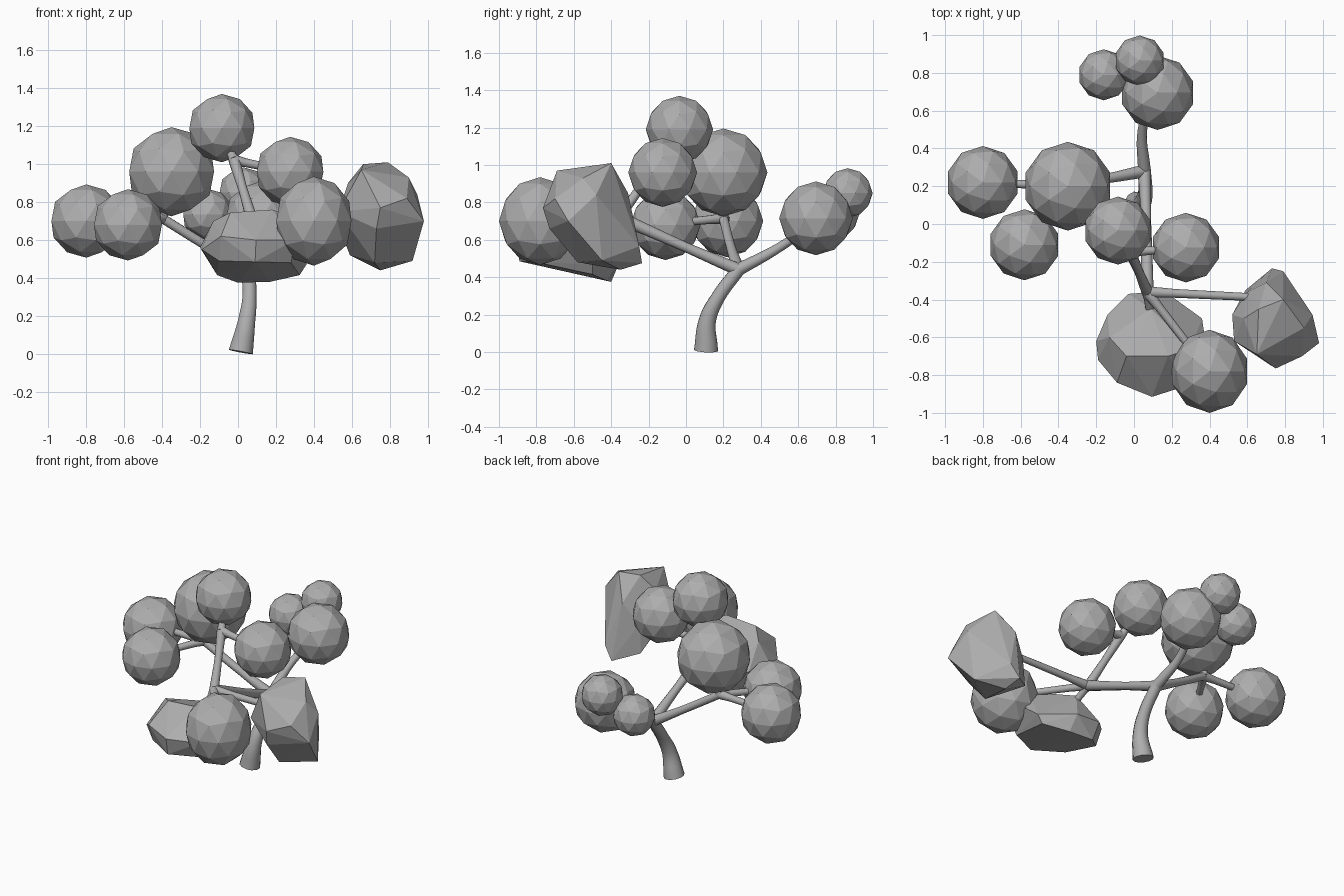
import bpy, bmesh
from mathutils import Vector, Matrix

mat = bpy.data.materials.new("plain grey")
mat.diffuse_color = (0.42, 0.42, 0.42, 1)


def add_mesh(name, bm):
    me = bpy.data.meshes.new(name)
    bm.to_mesh(me)
    bm.free()
    me.materials.append(mat)
    ob = bpy.data.objects.new(name, me)
    bpy.context.collection.objects.link(ob)
    return ob


def leaf_ball(name, center, radii):
    bm = bmesh.new()
    m = Matrix.Translation(center) @ Matrix.Diagonal((*radii, 1))
    bmesh.ops.create_icosphere(bm, subdivisions=2, radius=1, matrix=m)
    return add_mesh(name, bm)


def leaf_hull(name, points):
    # faceted foliage clump as the convex hull of a few corner points
    bm = bmesh.new()
    for p in points:
        bm.verts.new(p)
    res = bmesh.ops.convex_hull(bm, input=bm.verts[:])
    loose = {v for v in res["geom_interior"] + res["geom_unused"]
             if isinstance(v, bmesh.types.BMVert) and not v.link_faces}
    bmesh.ops.delete(bm, geom=list(loose), context='VERTS')
    bmesh.ops.recalc_face_normals(bm, faces=bm.faces[:])
    return add_mesh(name, bm)


def limb(name, points):
    # tapered round tube through (x, y, z, radius)
    cu = bpy.data.curves.new(name, 'CURVE')
    cu.dimensions = '3D'
    cu.bevel_depth = 1
    cu.bevel_resolution = 4
    cu.resolution_u = 6
    cu.use_fill_caps = True
    sp = cu.splines.new('BEZIER')
    sp.bezier_points.add(len(points) - 1)
    for bp, (x, y, z, r) in zip(sp.bezier_points, points):
        bp.co = (x, y, z)
        bp.radius = r
        bp.handle_left_type = bp.handle_right_type = 'AUTO'
    cu.materials.append(mat)
    ob = bpy.data.objects.new(name, cu)
    bpy.context.collection.objects.link(ob)


# trunk and branches
fork = (0.055, 0.28, 0.44)
left = (-0.40, 0.20, 0.715)
front = (0.07, -0.36, 0.72)
top = (-0.02, -0.15, 1.02)
limb("trunk", [(0.015, 0.107, 0.01, 0.066), (0.045, 0.115, 0.17, 0.047),
               (0.06, 0.17, 0.29, 0.038), (*fork, 0.036)])
limb("back_branch", [(*fork, 0.034), (0.045, 0.50, 0.56, 0.025), (0.10, 0.67, 0.68, 0.022)])
limb("left_branch", [(*fork, 0.034), (-0.15, 0.24, 0.56, 0.025), (*left, 0.025)])
limb("front_branch", [(*fork, 0.034), (0.065, 0.0, 0.56, 0.026), (*front, 0.034)])
limb("upper_branch", [(*front, 0.03), (0.025, -0.25, 0.87, 0.024), (*top, 0.03)])
twigs = {
    "left_outer": (left, (-0.75, 0.22, 0.71)),
    "left_front": (left, (-0.55, -0.05, 0.69)),
    "left_upper": (left, (-0.36, 0.20, 0.90)),
    "front_low": (front, (0.09, -0.50, 0.62)),
    "front_mid": (front, (0.35, -0.72, 0.71)),
    "front_right": (front, (0.68, -0.39, 0.74)),
    "top_up": (top, (-0.07, -0.06, 1.13)),
    "top_right": (top, (0.22, -0.13, 0.97)),
}
for name, (a, b) in twigs.items():
    limb(name + "_twig", [(*a, 0.03), (*Vector(a).lerp(b, 0.25), 0.023), (*b, 0.02)])

# round foliage
balls = {
    "crown": ((-0.085, -0.035, 1.19), 0.18),
    "upper_left": ((-0.35, 0.20, 0.96), 0.235),
    "outer_left": ((-0.80, 0.22, 0.70), 0.193),
    "lower_left": ((-0.58, -0.11, 0.68), 0.188),
    "upper_right": ((0.275, -0.125, 0.96), 0.184),
    "back_large": ((0.125, 0.695, 0.715), 0.197),
    "back_upper": ((0.03, 0.865, 0.85), 0.133),
    "back_left": ((-0.16, 0.79, 0.735), 0.135),
}
for name, (c, r) in balls.items():
    leaf_ball(name + "_foliage", c, (r, r, r))
leaf_ball("front_foliage", (0.40, -0.78, 0.70), (0.208, 0.22, 0.235))

# faceted, stretched foliage
leaf_hull("right_foliage", [
    (0.65, -0.69, 0.97), (0.66, -0.45, 1.0), (0.79, -0.40, 1.01), (0.90, -0.55, 0.93),
    (0.945, -0.48, 0.84), (0.98, -0.63, 0.70), (0.92, -0.45, 0.49), (0.75, -0.35, 0.44),
    (0.73, -0.235, 0.475), (0.79, -0.25, 0.565), (0.59, -0.35, 0.52), (0.52, -0.48, 0.70),
    (0.53, -0.62, 0.75), (0.75, -0.765, 0.77), (0.73, -0.73, 0.66), (0.72, -0.58, 0.48),
    (0.70, -0.31, 0.85), (0.89, -0.70, 0.82), (0.58, -0.50, 0.90), (0.60, -0.36, 0.72)])
leaf_hull("front_low_foliage", [
    (-0.20, -0.62, 0.56), (-0.19, -0.72, 0.55), (-0.14, -0.48, 0.54), (-0.13, -0.60, 0.70),
    (-0.04, -0.70, 0.745), (0.18, -0.70, 0.76), (0.30, -0.66, 0.72), (0.375, -0.60, 0.55),
    (0.36, -0.50, 0.47), (0.30, -0.85, 0.60), (0.095, -0.915, 0.60), (0.09, -0.89, 0.485),
    (-0.09, -0.84, 0.62), (-0.11, -0.50, 0.415), (0.0, -0.40, 0.375), (0.17, -0.42, 0.38),
    (0.325, -0.50, 0.415), (-0.03, -0.37, 0.50), (0.16, -0.355, 0.48), (0.09, -0.45, 0.68),
    (-0.10, -0.78, 0.49), (0.28, -0.80, 0.48)])
